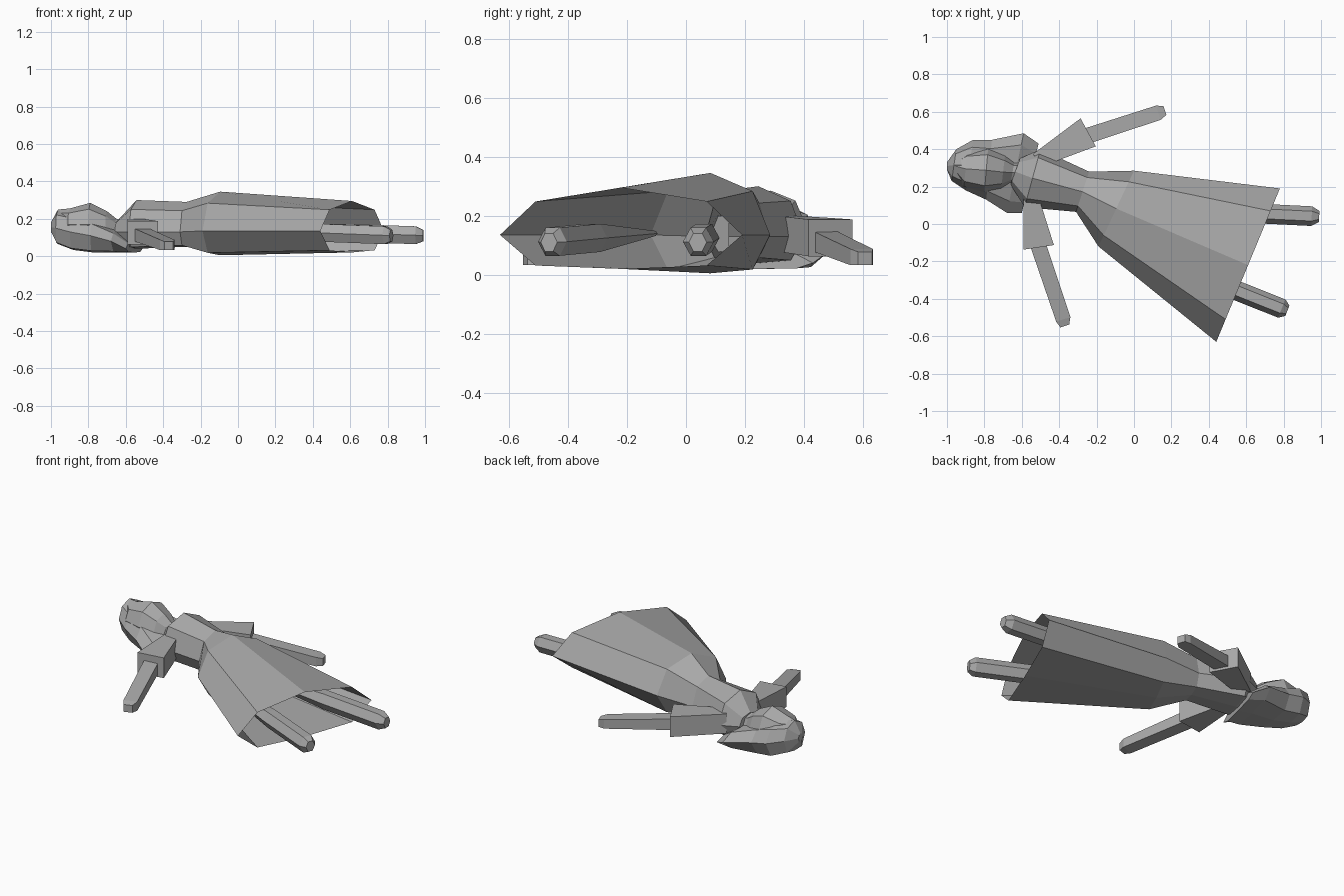
import bpy, bmesh, math
from mathutils import Vector

grey = bpy.data.materials.new("plain grey")
grey.diffuse_color = (0.4, 0.4, 0.4, 1)


def loft(name, sections, sides=8, turn=0.0, low=0.9, caps=(True, True)):
    """Section: left xy, right xy, middle z, top z, bottom z."""
    bm = bmesh.new()
    rings = []
    for lx, ly, rx, ry, zm, zt, zb in sections:
        left, right = Vector((lx, ly)), Vector((rx, ry))
        ring = []
        for i in range(sides):
            a = math.tau * i / sides + turn
            p = (left + right) / 2 + (left - right) / 2 * math.cos(a)
            s = math.sin(a)
            if s >= 0:
                z = zm + (zt - zm) * s
            else:
                z = zm + (zb - zm) * (1 if s < -0.9 else min(1, -s * low / 0.707))
            ring.append(bm.verts.new((p.x, p.y, z)))
        rings.append(ring)
    for a, b in zip(rings, rings[1:]):
        for i in range(sides):
            j = (i + 1) % sides
            bm.faces.new((a[i], a[j], b[j], b[i]))
    if caps[0]:
        bm.faces.new(rings[0][::-1])
    if caps[1]:
        bm.faces.new(rings[-1])
    bmesh.ops.recalc_face_normals(bm, faces=bm.faces)
    mesh = bpy.data.meshes.new(name)
    bm.to_mesh(mesh)
    bm.free()
    mesh.materials.append(grey)
    obj = bpy.data.objects.new(name, mesh)
    bpy.context.collection.objects.link(obj)
    return obj


def limb(name, path, sides=6, turn=0.0):
    """Path point: x, y, z, full width, full height."""
    d = (Vector(path[-1][:2]) - Vector(path[0][:2])).normalized()
    n = Vector((-d.y, d.x))
    secs = []
    for x, y, z, w, h in path:
        secs.append((x + n.x * w / 2, y + n.y * w / 2, x - n.x * w / 2, y - n.y * w / 2,
                     z, z + h / 2, z - h / 2))
    return loft(name, secs, sides, turn, low=0.707)


# dress: neck, shoulders, waist, hips, open hem
dress = loft("dress", [
    (-0.61, 0.35, -0.66, 0.21, 0.13, 0.20, 0.06),
    (-0.50, 0.40, -0.585, 0.09, 0.13, 0.30, 0.04),
    (-0.24, 0.28, -0.31, 0.065, 0.13, 0.29, 0.05),
    (0.0, 0.285, -0.19, -0.12, 0.135, 0.345, 0.005),
    (0.78, 0.19, 0.44, -0.63, 0.135, 0.295, 0.02),
], caps=(True, False))

# hair, spreading around the neck
loft("hair", [
    (-1.0, 0.33, -1.0, 0.29, 0.155, 0.18, 0.13),
    (-0.95, 0.40, -0.975, 0.23, 0.15, 0.25, 0.065),
    (-0.86, 0.45, -0.90, 0.18, 0.13, 0.235, 0.033),
    (-0.76, 0.45, -0.79, 0.13, 0.11, 0.20, 0.02),
    (-0.59, 0.485, -0.68, 0.06, 0.08, 0.14, 0.02),
    (-0.51, 0.43, -0.60, 0.06, 0.04, 0.08, 0.02),
])

# face, turned upward, and neck
loft("face", [
    (-0.95, 0.34, -0.96, 0.28, 0.18, 0.25, 0.12),
    (-0.89, 0.39, -0.91, 0.20, 0.17, 0.255, 0.10),
    (-0.78, 0.405, -0.80, 0.17, 0.17, 0.285, 0.10),
    (-0.69, 0.365, -0.71, 0.19, 0.15, 0.24, 0.08),
    (-0.64, 0.33, -0.66, 0.22, 0.13, 0.20, 0.07),
    (-0.56, 0.32, -0.58, 0.22, 0.13, 0.18, 0.07),
])

# sleeves and forearms
Q = math.pi / 4
R = 1.414
arms = {
    "left": ([(-0.52, 0.34, 0.14, 0.08, 0.12), (-0.245, 0.49, 0.125, 0.17, 0.125)],
             [(-0.30, 0.455, 0.12, 0.085, 0.07), (0.13, 0.595, 0.06, 0.08, 0.055),
              (0.165, 0.607, 0.055, 0.05, 0.045)]),
    "right": ([(-0.55, 0.14, 0.14, 0.08, 0.12), (-0.51, -0.125, 0.125, 0.165, 0.125)],
              [(-0.53, -0.06, 0.12, 0.085, 0.07), (-0.378, -0.51, 0.06, 0.08, 0.055),
               (-0.37, -0.545, 0.055, 0.05, 0.045)]),
}
for side, (sleeve, forearm) in arms.items():
    for part, path in (("sleeve", sleeve), ("forearm", forearm)):
        limb(side + "_" + part, [(x, y, z, w * R, h * R) for x, y, z, w, h in path], 4, Q)

# legs, tapering inside the dress
for side, a, b, tip in (("left", (-0.02, 0.09), (0.95, 0.042), (0.99, 0.04)),
                        ("right", (-0.07, -0.11), (0.79, -0.452), (0.82, -0.464))):
    mid = Vector(a).lerp(Vector(b), 0.6)
    limb(side + "_leg", [(*a, 0.14, 0.03, 0.02), (*mid, 0.125, 0.105, 0.11),
                         (*b, 0.112, 0.105, 0.11), (*tip, 0.11, 0.06, 0.07)])
